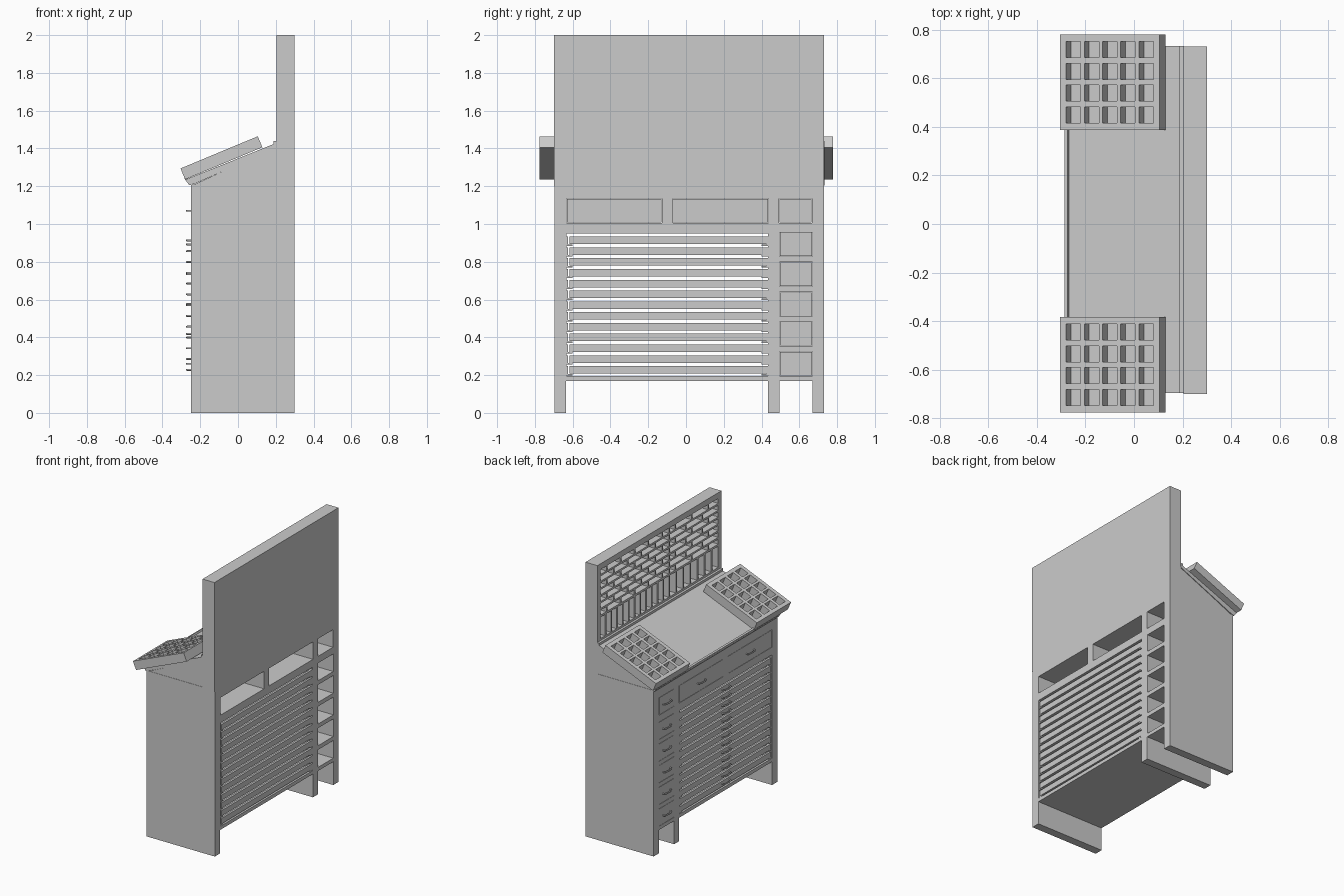
import bpy, bmesh, math
from mathutils import Matrix, Vector

if "Cube" in bpy.data.objects:
    bpy.data.objects.remove(bpy.data.objects["Cube"])


def add_box(bm, x0, x1, y0, y1, z0, z1):
    m = Matrix.LocRotScale(Vector(((x0 + x1) / 2, (y0 + y1) / 2, (z0 + z1) / 2)), None,
                           Vector((x1 - x0, y1 - y0, z1 - z0)))
    bmesh.ops.create_cube(bm, size=1, matrix=m)


def boxes(name, dims):
    bm = bmesh.new()
    for d in dims:
        add_box(bm, *d)
    me = bpy.data.meshes.new(name)
    bm.to_mesh(me)
    bm.free()
    ob = bpy.data.objects.new(name, me)
    bpy.context.collection.objects.link(ob)
    return ob


def prism(name, xz, y0, y1):
    """Side profile in x/z extruded along y."""
    bm = bmesh.new()
    f = bm.faces.new([bm.verts.new((x, y0, z)) for x, z in xz])
    r = bmesh.ops.extrude_face_region(bm, geom=[f])
    vs = [v for v in r['geom'] if isinstance(v, bmesh.types.BMVert)]
    bmesh.ops.translate(bm, verts=vs, vec=(0, y1 - y0, 0))
    bmesh.ops.recalc_face_normals(bm, faces=bm.faces)
    me = bpy.data.meshes.new(name)
    bm.to_mesh(me)
    bm.free()
    ob = bpy.data.objects.new(name, me)
    bpy.context.collection.objects.link(ob)
    return ob


def carve(ob, dims):
    """Cut a set of separate boxes out of an object."""
    cutter = boxes("cutter", dims)
    cutter.hide_render = True
    mod = ob.modifiers.new("cut", 'BOOLEAN')
    mod.operation, mod.solver, mod.object = 'DIFFERENCE', 'EXACT', cutter
    bpy.context.view_layer.objects.active = ob
    bpy.ops.object.modifier_apply(modifier=mod.name)
    bpy.data.objects.remove(cutter)


XF, XB = -0.25, 0.30          # drawer side and open back
Y0, Y1 = -0.70, 0.73

# Cabinet carcass with openings running front to back
small = [(0.58, 1.07)] + [(0.583, 0.26 + 0.158 * i) for i in range(5)]
big = [(-0.38, 1.07), (0.183, 1.07)]
drawers = [(y - 0.087, y + 0.087, z - 0.064, z + 0.064) for y, z in small]
drawers += [(y - 0.253, y + 0.253, z - 0.064, z + 0.064) for y, z in big]
bay = (-0.633, 0.433, 0.196, 0.95)
feet = [(-0.635, 0.435, -0.1, 0.17), (0.495, 0.67, -0.1, 0.17)]
body = boxes("cabinet_body", [(XF, XB, Y0 + 0.004, Y1, 0, 1.21)])
carve(body, [(-0.4, 0.4, *d) for d in drawers + [bay] + feet])

# Drawer fronts, flush with the cabinet
g = 0.002
boxes("drawer_fronts", [(XF, XF + 0.02, a + g, b - g, c + g, d - g) for a, b, c, d in drawers])

# Open trays on angled runners
tray_z = [0.228 + 0.0571 * i for i in range(13)]
trays, runners = [], []
for z in tray_z:
    a, b = z - 0.02, z + 0.02
    trays += [(XF, XB, -0.618, 0.425, a, a + 0.008), (XF, XF + 0.015, -0.618, 0.425, a + 0.008, b),
              (XB - 0.015, XB, -0.618, 0.425, a + 0.008, b),
              (XF + 0.015, XB - 0.015, -0.618, -0.603, a + 0.008, b),
              (XF + 0.015, XB - 0.015, 0.41, 0.425, a + 0.008, b)]
    for wall, s in ((-0.633, 1), (0.433, -1)):
        for w, lo, hi in ((0.008, a - 0.008, b), (0.032, a - 0.009, a - 0.001)):
            runners.append((XF + 0.002, XB - 0.002, min(wall, wall + s * w), max(wall, wall + s * w), lo, hi))
boxes("trays", trays)
boxes("tray_runners", runners)

# Bow handles sharing one mesh
cu = bpy.data.curves.new("handle", 'CURVE')
cu.dimensions = '3D'
cu.bevel_depth, cu.bevel_resolution, cu.use_fill_caps = 0.005, 2, True
sp = cu.splines.new('POLY')
path = [(0.002, -0.042), (-0.012, -0.04), (-0.019, -0.03), (-0.021, 0),
        (-0.019, 0.03), (-0.012, 0.04), (0.002, 0.042)]
sp.points.add(len(path) - 1)
for p, (x, y) in zip(sp.points, path):
    p.co = (x, y, 0, 1)
tmp = bpy.data.objects.new("handle_curve", cu)
bpy.context.collection.objects.link(tmp)
bpy.context.view_layer.update()
handle_mesh = bpy.data.meshes.new_from_object(tmp.evaluated_get(bpy.context.evaluated_depsgraph_get()))
bpy.data.objects.remove(tmp)
for y, z in small + big + [(-0.1, z) for z in tray_z]:
    h = bpy.data.objects.new("handle", handle_mesh)
    h.location = (XF, y, z)
    bpy.context.collection.objects.link(h)

# Sloping desk top on a wedge, with stop strips front and back
prism("desk_wedge", [(-0.23, 1.21), (0.205, 1.21), (0.205, 1.41)], Y0 + 0.006, Y1 - 0.002)
prism("desk_top", [(-0.28, 1.234), (0.205, 1.43), (0.205, 1.405), (-0.225, 1.215), (-0.257, 1.205)],
      Y0 + 0.004, Y1 + 0.003)
prism("desk_front_strip", [(-0.28, 1.234), (-0.285, 1.246), (-0.273, 1.251), (-0.268, 1.239)], -0.382, 0.389)
boxes("desk_back_strip", [(0.187, 0.206, Y0 + 0.004, Y1 + 0.003, 1.415, 1.44)])

# Upright rack with staggered slots above tall slots
rack = boxes("upright_rack", [(0.204, XB, Y0, Y1, 1.2, 2.0)])
slots = []
X = (0.15, 0.275)


def slot_row(lo, hi, first, width, z0, z1):
    y = lo
    step = first
    while y < hi - 0.03:
        e = min(y + step, hi)
        if hi - e < 0.04:
            e = hi
        slots.append((*X, y + 0.007, e - 0.007, z0, z1))
        y, step = e, width


for i in range(7):
    z = 1.625 + 0.0495 * i
    slot_row(-0.10, 0.70, 0.16 if i % 2 else 0.08, 0.16, z, z + 0.036)
    slot_row(-0.67, -0.10, 0.19 if i % 2 else 0.12, 0.19, z, z + 0.036)
slot_row(-0.10, 0.70, 0.0667, 0.0667, 1.455, 1.61)
slot_row(-0.67, -0.10, 0.0814, 0.0814, 1.455, 1.61)
carve(rack, slots)

# Two compartment cases lying on the slope
L, W, T = 0.443, 0.393, 0.063
for name, yc in (("left_case", 0.583), ("right_case", -0.579)):
    case = boxes(name, [(0, L, -W / 2, W / 2, 0, T)])
    carve(case, [(0.027 + 0.081 * i, 0.092 + 0.081 * i, -0.167 + 0.0895 * j, -0.101 + 0.0895 * j, 0.01, 0.1)
                 for i in range(5) for j in range(4)])
    case.location = (-0.28, yc, 1.236)
    case.rotation_euler = (0, -math.radians(22.6), 0)
